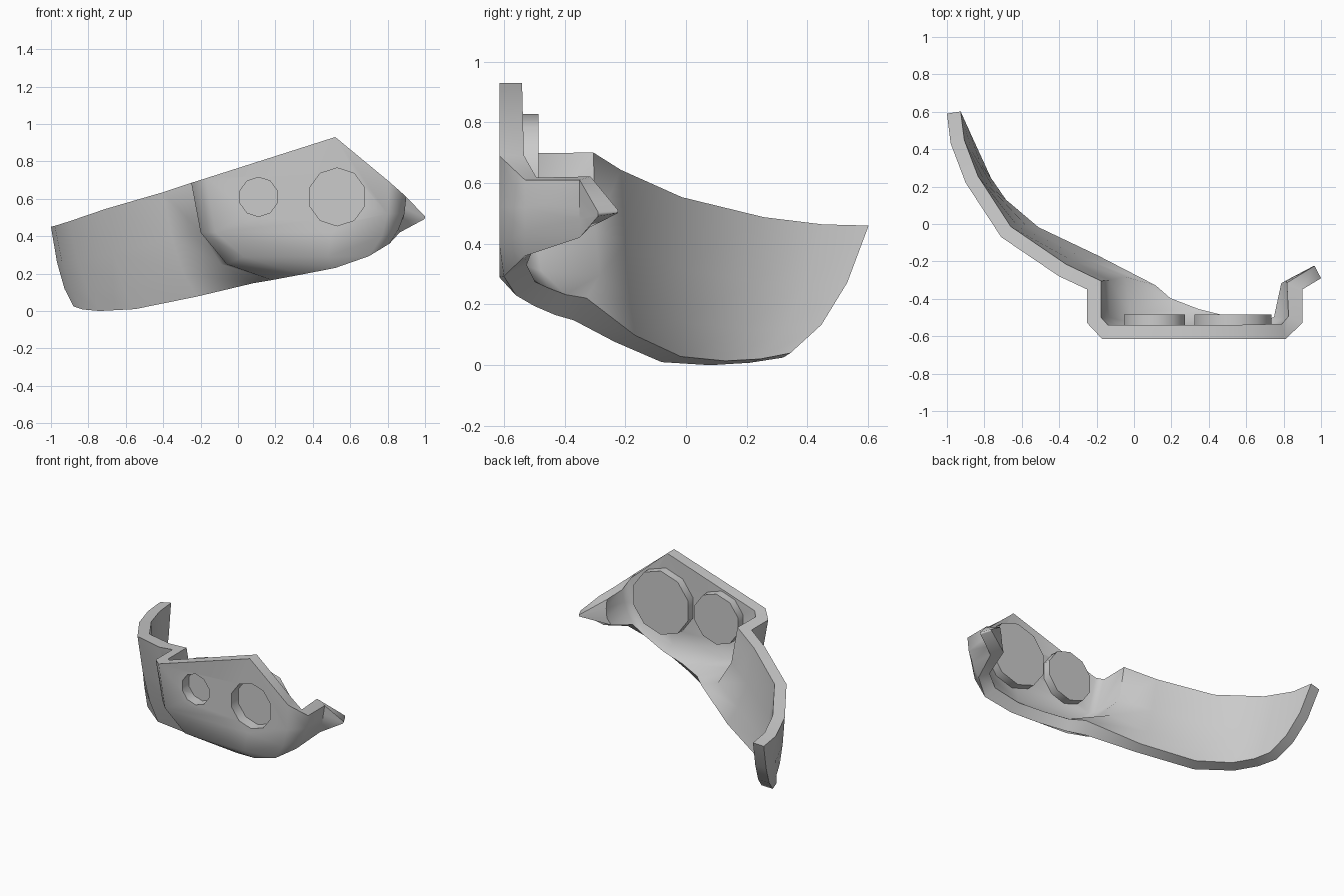
import bpy, bmesh, math
from mathutils import Vector

if "Cube" in bpy.data.objects:
    bpy.data.objects.remove(bpy.data.objects["Cube"])

ROWS = 4

# Curved side panel: (top point, bottom point) of each column, left to right
panel = [
    ((-1.0, .59, .45), (-.88, .32, .025)),
    ((-.98, .43, .455), (-.83, .21, .008)),
    ((-.90, .22, .48), (-.74, .08, 0)),
    ((-.71, -.07, .545), (-.55, -.08, .01)),
    ((-.40, -.28, .635), (-.22, -.235, .077)),
]

# Boxed lamp housing and right lip: each column runs top to bottom
housing = [
    [(-.25, -.35, .685), (-.20, -.35, .42), (-.09, -.34, .25), (.08, -.37, .148)],
    [(-.25, -.53, .685), (-.20, -.53, .42), (-.06, -.51, .25), (.18, -.43, .165)],
    [(-.17, -.615, .71), (-.12, -.615, .42), (.03, -.615, .29), (.34, -.50, .195)],
    [(.52, -.615, .93), (.50, -.615, .42), (.48, -.615, .29), (.52, -.56, .23)],
    [(.81, -.615, .69), (.80, -.615, .52), (.77, -.615, .40), (.70, -.60, .293)],
    [(.90, -.53, .61), (.89, -.53, .52), (.86, -.53, .44), (.81, -.53, .36)],
    [(.90, -.35, .61), (.89, -.35, .55), (.88, -.35, .48), (.865, -.35, .42)],
    [(1.0, -.29, .505), (1.0, -.29, .50), (1.0, -.29, .495), (.995, -.29, .49)],
]


def bowed_column(top, bottom):
    a, c = Vector(top), Vector(bottom)
    b = a.lerp(c, .35)
    b.z = a.z * .25 + c.z * .75
    ts = [i / (ROWS - 1) for i in range(ROWS)]
    return [a * (1 - t) ** 2 + b * 2 * t * (1 - t) + c * t * t for t in ts]


def disc(name, x, z, radius, y0, y1, sides=10):
    bpy.ops.mesh.primitive_cylinder_add(
        vertices=sides, radius=radius, depth=y1 - y0,
        location=(x, (y0 + y1) / 2, z), rotation=(math.pi / 2, 0, 0))
    ob = bpy.context.object
    ob.name = name
    return ob


# Shell skin
columns = [bowed_column(*p) for p in panel] + housing
bm = bmesh.new()
grid = [[bm.verts.new(p) for p in col] for col in columns]
for a, b in zip(grid, grid[1:]):
    for r in range(ROWS - 1):
        bm.faces.new((a[r], a[r + 1], b[r + 1], b[r]))
mesh = bpy.data.meshes.new("shell")
bm.to_mesh(mesh)
bm.free()
shell = bpy.data.objects.new("shell", mesh)
bpy.context.collection.objects.link(shell)

# Wall thickness
wall = shell.modifiers.new("wall", "SOLIDIFY")
wall.thickness = .075
wall.offset = -1
wall.use_even_offset = True

# Lamp openings with backing discs
for label, x, hole, back in (("small", .11, .105, .172), ("large", .53, .155, .217)):
    cutter = disc(label + "_opening_cutter", x, .61, hole, -.75, -.50)
    cutter.hide_render = True
    cutter.hide_set(True)
    cut = shell.modifiers.new(label + "_opening", "BOOLEAN")
    cut.operation = "DIFFERENCE"
    cut.solver = "EXACT"
    cut.object = cutter
    disc(label + "_lamp_backing", x, .61, back, -.543, -.485)
    bpy.ops.object.shade_smooth_by_angle(angle=math.radians(50))

# Bake the wall and openings, then smooth the soft bends
bpy.ops.object.select_all(action="DESELECT")
shell.select_set(True)
bpy.context.view_layer.objects.active = shell
for m in list(shell.modifiers):
    bpy.ops.object.modifier_apply(modifier=m.name)
bpy.ops.object.shade_smooth_by_angle(angle=math.radians(62))
